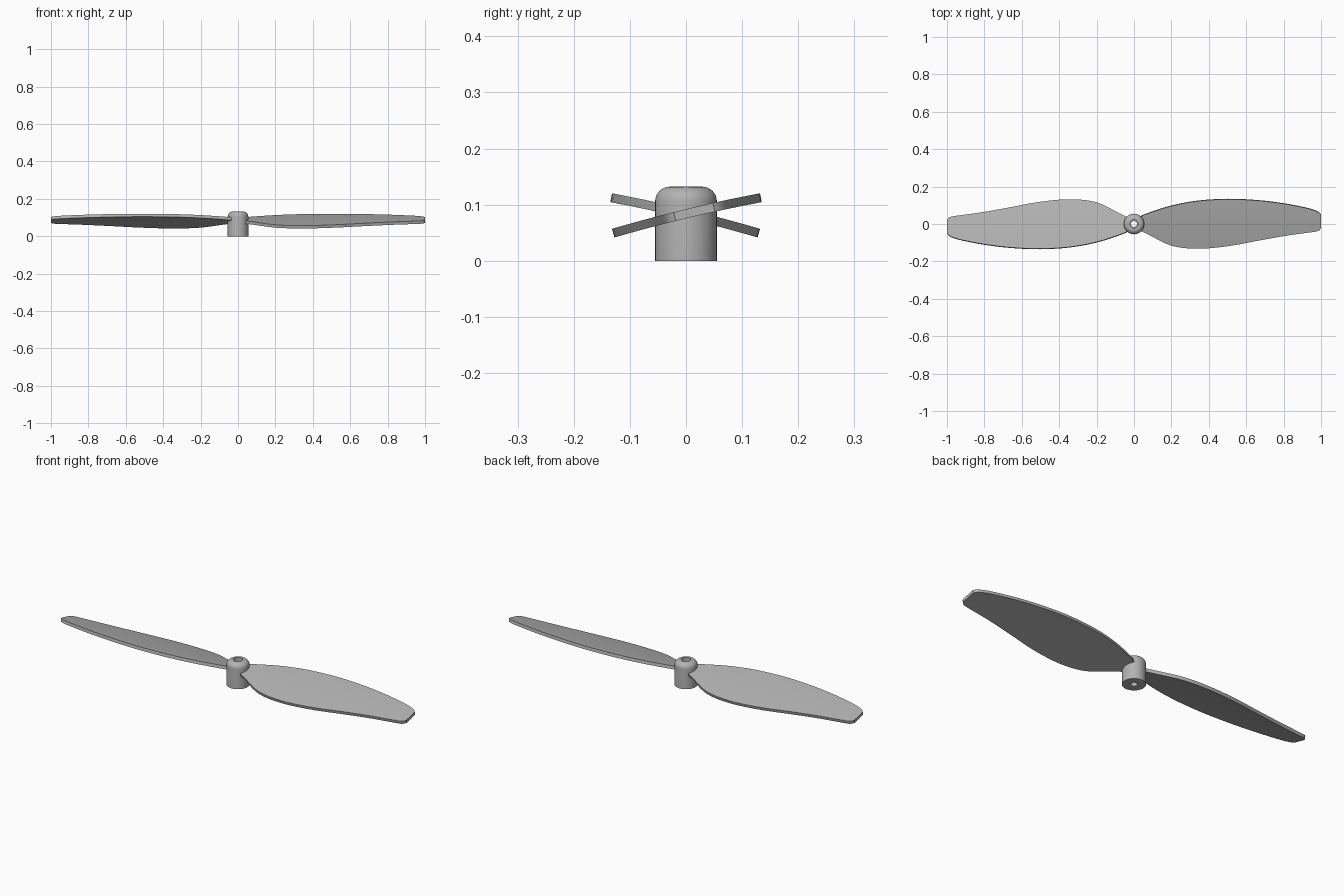
import bpy
import bmesh
import math
from mathutils import Vector

cube = bpy.data.objects.get("Cube")
if cube:
    bpy.data.objects.remove(cube, do_unlink=True)

grey = bpy.data.materials.new("grey plastic")
grey.use_nodes = True
COLOUR = (0.45, 0.45, 0.45, 1)
grey.diffuse_color = COLOUR
grey.node_tree.nodes["Principled BSDF"].inputs["Base Color"].default_value = COLOUR


def finish(name, bm):
    """Turn a bmesh into a linked object with the grey material."""
    mesh = bpy.data.meshes.new(name)
    bm.to_mesh(mesh)
    bm.free()
    obj = bpy.data.objects.new(name, mesh)
    bpy.context.collection.objects.link(obj)
    mesh.materials.append(grey)
    return obj


def smooth(obj):
    bpy.ops.object.select_all(action="DESELECT")
    obj.select_set(True)
    bpy.context.view_layer.objects.active = obj
    bpy.ops.object.shade_smooth_by_angle(angle=math.radians(35))


def spline(points, steps):
    """Catmull-Rom samples through the points."""
    pts = [Vector(p) for p in points]
    pts = [2 * pts[0] - pts[1]] + pts + [2 * pts[-1] - pts[-2]]
    out = []
    for a, b, c, d in zip(pts, pts[1:], pts[2:], pts[3:]):
        for i in range(steps):
            t = i / steps
            out.append(0.5 * (2 * b + (c - a) * t + (2 * a - 5 * b + 4 * c - d) * t**2
                              + (3 * b - a - 3 * c + d) * t**3))
    return out + [pts[-2]]


# Blade outline: distance from hub, trailing edge, leading edge
OUTLINE = [(0.035, 0.04, -0.036), (0.08, 0.058, -0.058), (0.2, 0.096, -0.116),
           (0.34, 0.122, -0.132), (0.5, 0.132, -0.119), (0.66, 0.125, -0.09),
           (0.8, 0.108, -0.065), (0.92, 0.085, -0.048), (0.97, 0.07, -0.041),
           (0.99, 0.059, -0.034), (1.0, 0.048, -0.022)]
ACROSS = 10


def make_blade(name, side):
    bm = bmesh.new()
    rows = []
    for x, back, front in spline(OUTLINE, 5):
        row = []
        for j in range(ACROSS + 1):
            y = front + (back - front) * j / ACROSS
            z = 0.092 + 0.24 * y - 0.2 * y * y  # pitched, slightly cambered
            row.append(bm.verts.new((side * x, side * y, z)))
        rows.append(row)
    for r, s in zip(rows, rows[1:]):
        for j in range(ACROSS):
            bm.faces.new((r[j], s[j], s[j + 1], r[j + 1]))
    obj = finish(name, bm)
    solid = obj.modifiers.new("thickness", "SOLIDIFY")
    solid.thickness = 0.016
    solid.offset = -1
    bpy.context.view_layer.objects.active = obj
    bpy.ops.object.modifier_apply(modifier=solid.name)
    smooth(obj)


make_blade("left_blade", 1)
make_blade("right_blade", -1)

# Hub: lathed profile with rounded top and a stepped bore
R, TOP, FILLET = 0.055, 0.132, 0.026
profile = [(0.016, 0), (R, 0)]
for i in range(9):
    a = math.pi / 2 * i / 8
    profile.append((R - FILLET + FILLET * math.cos(a), TOP - FILLET + FILLET * math.sin(a)))
profile += [(0.022, TOP), (0.022, TOP - 0.02), (0.016, TOP - 0.02), (0.016, 0)]
bm = bmesh.new()
verts = [bm.verts.new((r, 0, z)) for r, z in profile]
edges = [bm.edges.new(pair) for pair in zip(verts, verts[1:])]
bmesh.ops.spin(bm, geom=verts + edges, cent=(0, 0, 0), axis=(0, 0, 1),
               angle=2 * math.pi, steps=48)
bmesh.ops.remove_doubles(bm, verts=bm.verts, dist=1e-5)
bmesh.ops.recalc_face_normals(bm, faces=bm.faces)
smooth(finish("hub", bm))
